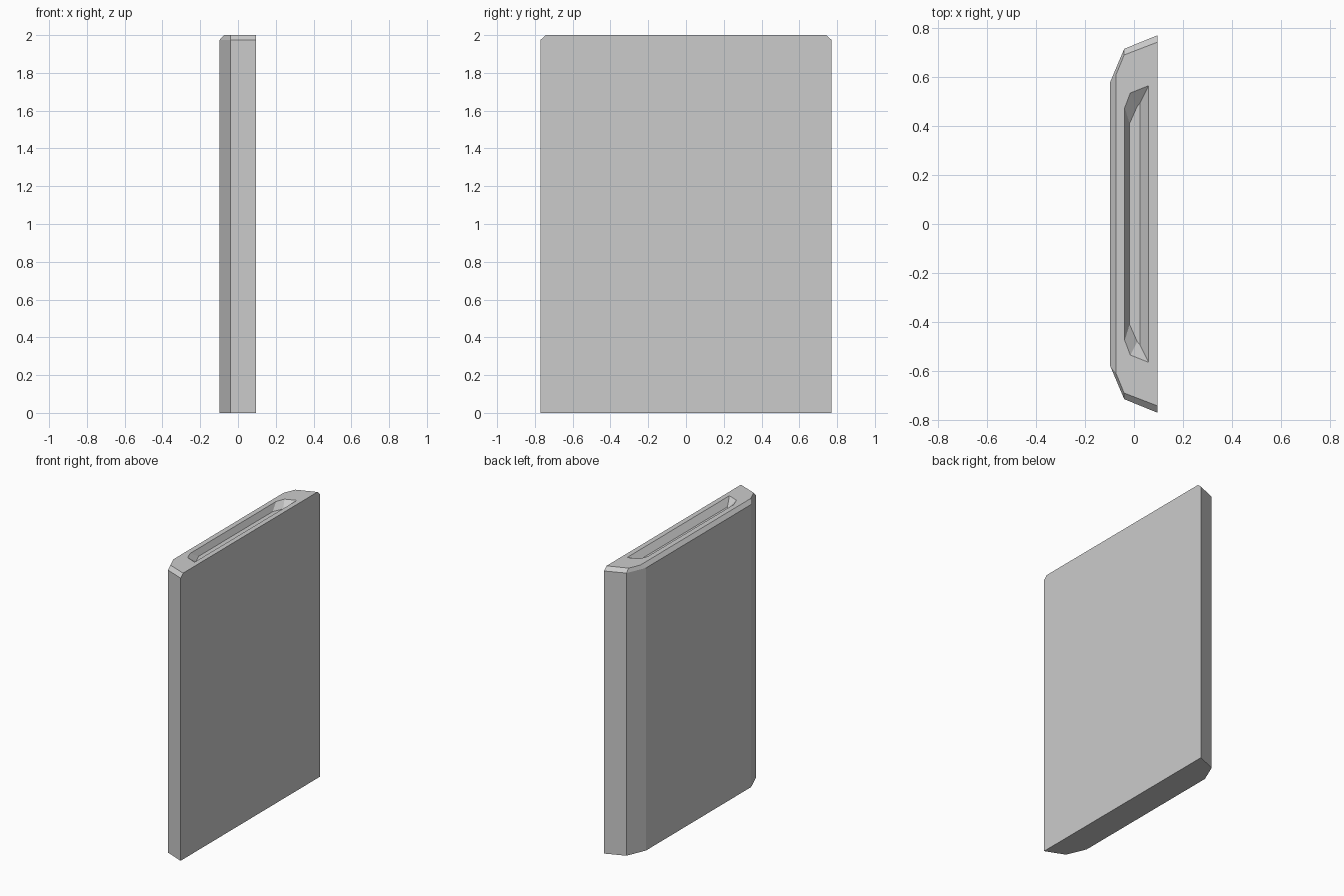
import bpy
import bmesh

if "Cube" in bpy.data.objects:
    bpy.data.objects.remove(bpy.data.objects["Cube"])


def ring(bm, half, z):
    """Mirror a half outline (x, y) across y = 0 into a closed ring."""
    pts = half + [(x, -y) for x, y in reversed(half)]
    return [bm.verts.new((x, y, z)) for x, y in pts]


def bridge(bm, a, b):
    n = len(a)
    for i in range(n):
        j = (i + 1) % n
        bm.faces.new((a[i], a[j], b[j], b[i]))


# Half outlines, from the broad flat face to the narrower back face
body = [(0.095, 0.77), (-0.04, 0.715), (-0.097, 0.58)]
top_rim = [(0.095, 0.742), (-0.04, 0.69), (-0.074, 0.608)]
slot_mouth = [(0.06, 0.565), (-0.015, 0.535), (-0.038, 0.475)]
slot_floor = [(0.024, 0.492), (0.013, 0.48), (-0.018, 0.41)]

# Slab with bevelled top edge and a tapered slot sunk into the top
bm = bmesh.new()
rings = [ring(bm, half, z) for half, z in (
    (body, 0.0), (body, 1.975), (top_rim, 2.0),
    (slot_mouth, 2.0), (slot_floor, 1.96))]
for lower, upper in zip(rings, rings[1:]):
    bridge(bm, lower, upper)
bm.faces.new(rings[0])
bm.faces.new(rings[-1])
bmesh.ops.recalc_face_normals(bm, faces=bm.faces)

mesh = bpy.data.meshes.new("slotted_slab")
bm.to_mesh(mesh)
bm.free()
slab = bpy.data.objects.new("slotted_slab", mesh)
bpy.context.collection.objects.link(slab)
